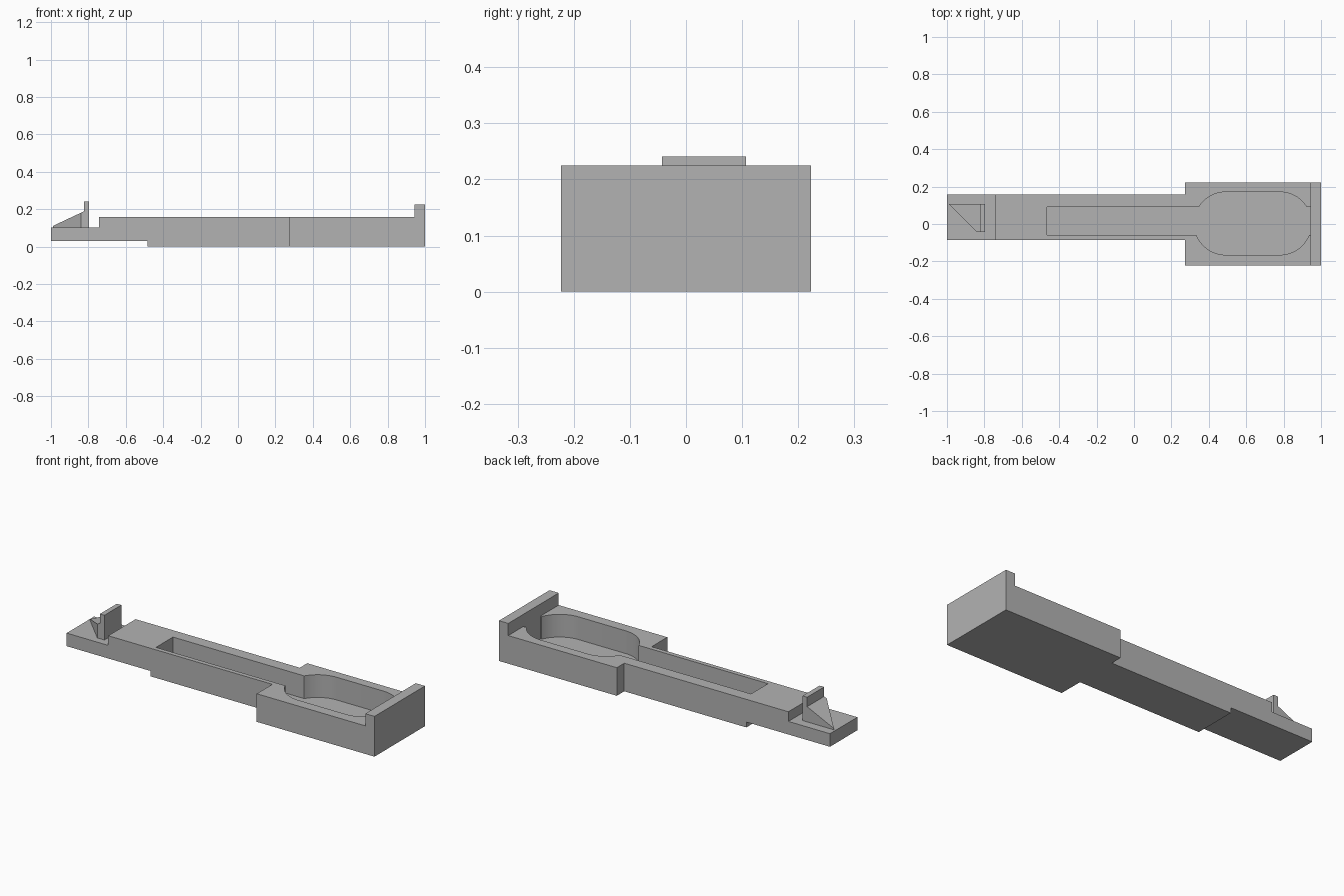
import bpy, bmesh, math

if "Cube" in bpy.data.objects:
    bpy.data.objects.remove(bpy.data.objects["Cube"])

grey = bpy.data.materials.new("plain grey")
grey.diffuse_color = (0.45, 0.45, 0.45, 1)
grey.use_nodes = True
grey.node_tree.nodes["Principled BSDF"].inputs["Base Color"].default_value = grey.diffuse_color


def prism(name, points, axis, lo, hi):
    """Extrude a closed outline along z (xy outline) or y (xz outline)."""
    def place(p, t):
        return (p[0], p[1], t) if axis == "z" else (p[0], t, p[1])
    bm = bmesh.new()
    a = [bm.verts.new(place(p, lo)) for p in points]
    b = [bm.verts.new(place(p, hi)) for p in points]
    n = len(points)
    bm.faces.new(a)
    bm.faces.new(b)
    for i in range(n):
        j = (i + 1) % n
        bm.faces.new((a[i], a[j], b[j], b[i]))
    bmesh.ops.recalc_face_normals(bm, faces=bm.faces)
    mesh = bpy.data.meshes.new(name)
    bm.to_mesh(mesh)
    bm.free()
    obj = bpy.data.objects.new(name, mesh)
    bpy.context.collection.objects.link(obj)
    mesh.materials.append(grey)
    return obj


def rect(x0, y0, x1, y1):
    return [(x0, y0), (x1, y0), (x1, y1), (x0, y1)]


def cut(target, cutter):
    cutter.hide_render = True
    mod = target.modifiers.new("cut", "BOOLEAN")
    mod.operation = "DIFFERENCE"
    mod.solver = "EXACT"
    mod.object = cutter
    bpy.context.view_layer.objects.active = target
    bpy.ops.object.modifier_apply(modifier=mod.name)
    bpy.data.objects.remove(cutter)


# Body: stepped side profile with end lip
body = prism("body", [(-1, 0.03), (-0.483, 0.03), (-0.483, 0), (1, 0),
                      (1, 0.225), (0.943, 0.225), (0.943, 0.157),
                      (-0.743, 0.157), (-0.743, 0.103), (-1, 0.103)],
             "y", -0.223, 0.223)

# Narrow the handle
cut(body, prism("front_trim", rect(-1.1, -0.4, 0.272, -0.085), "z", -0.1, 0.4))
cut(body, prism("back_trim", rect(-1.1, 0.157, 0.272, 0.4), "z", -0.1, 0.4))

# Pocket: long channel running through a round-ended bowl
R, CY, Y0, Y1, XL, XR, END = 0.168, 0.003, -0.06, 0.09, 0.49, 0.78, 0.943
up = math.asin((Y1 - CY) / R)
down = math.asin((CY - Y0) / R)


def arc(cx, a0, a1, n=14):
    return [(cx + R * math.cos(a0 + (a1 - a0) * i / n),
             CY + R * math.sin(a0 + (a1 - a0) * i / n)) for i in range(n + 1)]


q = math.pi / 2
outline = [(-0.465, Y1), (-0.465, Y0)]
outline += arc(XL, math.pi + down, 3 * q)
outline += arc(XR, -q, -down)
outline += [(END, Y0), (END, Y1)]
outline += arc(XR, up, q)
outline += arc(XL, q, math.pi - up)
cut(body, prism("pocket_cutter", outline, "z", 0.03, 0.2))

# Upright catch plate
prism("catch_plate", rect(-0.824, -0.043, -0.796, 0.107), "z", 0.1, 0.241)

# Sloped wedge behind the plate: triangular plan, top rising with x
wedge = prism("catch_wedge", [(-0.99, 0.107), (-0.84, -0.043),
                              (-0.822, -0.043), (-0.822, 0.107)], "z", 0.1, 0.2)
for v in wedge.data.vertices:
    if v.co.z > 0.15:
        v.co.z = 0.11 + (v.co.x + 0.99) * 0.47

# Smooth the curved pocket walls, keep hard edges
bpy.ops.object.select_all(action="DESELECT")
body.select_set(True)
bpy.context.view_layer.objects.active = body
bpy.ops.object.shade_smooth_by_angle(angle=math.radians(20))
